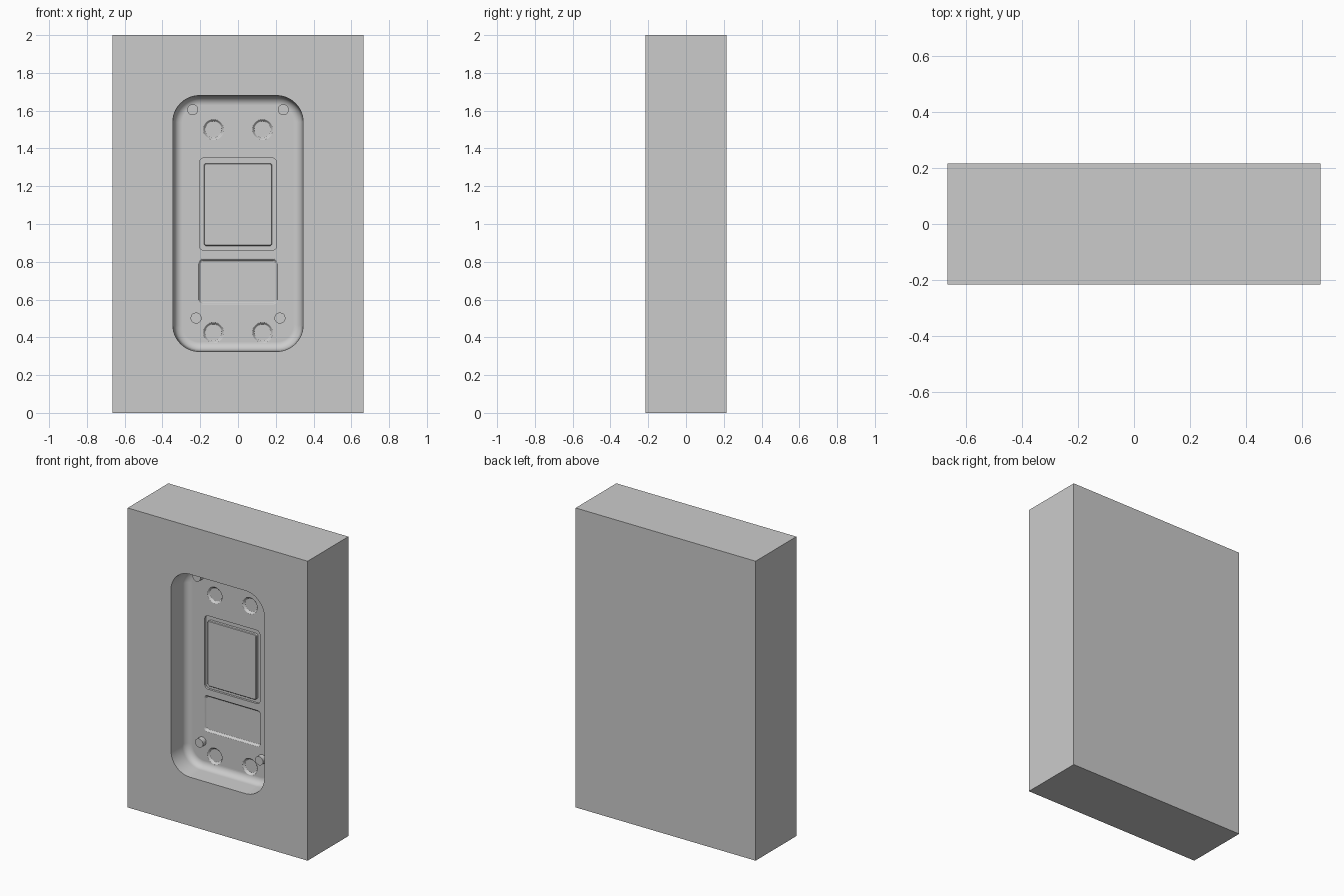
import bpy, bmesh, math

if "Cube" in bpy.data.objects:
    bpy.data.objects.remove(bpy.data.objects["Cube"])

W, D, H = 1.33, 0.43, 2.0
FRONT = -D / 2
FLOOR = FRONT + 0.155          # y of the cavity floor


def outline(cx, cz, hw, hh, r, y, n):
    """Rounded rectangle (or circle when r = hw = hh) in the xz plane."""
    pts = []
    for k, (sx, sz) in enumerate(((1, 1), (-1, 1), (-1, -1), (1, -1))):
        for i in range(n + 1):
            if r >= min(hw, hh) - 1e-6 and i == n:
                continue           # full circle: quarter arcs share end points
            a = math.pi / 2 * (k + i / n)
            pts.append((cx + sx * (hw - r) + r * math.cos(a), y,
                        cz + sz * (hh - r) + r * math.sin(a)))
    return pts


def loft(name, cx, cz, hw, hh, r, profile, n=8):
    """Solid skinned through outlines inset by profile steps (inset, y)."""
    bm = bmesh.new()
    rings = [[bm.verts.new(p) for p in
              outline(cx, cz, hw - i, hh - i, max(r - i, 0.003), y, n)]
             for i, y in profile]
    for a, b in zip(rings, rings[1:]):
        for j in range(len(a)):
            k = (j + 1) % len(a)
            bm.faces.new((a[j], a[k], b[k], b[j]))
    bm.faces.new(rings[0])
    bm.faces.new(rings[-1])
    bmesh.ops.recalc_face_normals(bm, faces=bm.faces)
    me = bpy.data.meshes.new(name)
    bm.to_mesh(me)
    bm.free()
    ob = bpy.data.objects.new(name, me)
    bpy.context.collection.objects.link(ob)
    return ob


def activate(ob):
    bpy.ops.object.select_all(action='DESELECT')
    ob.select_set(True)
    bpy.context.view_layer.objects.active = ob


def cut(target, cutter):
    m = target.modifiers.new("cut", 'BOOLEAN')
    m.operation, m.solver, m.object = 'DIFFERENCE', 'EXACT', cutter
    activate(target)
    bpy.ops.object.modifier_apply(modifier=m.name)
    bpy.data.objects.remove(cutter)


def smooth(ob):
    activate(ob)
    bpy.ops.object.shade_smooth_by_angle(angle=math.radians(30))
    m = ob.modifiers.new("normals", 'WEIGHTED_NORMAL')
    m.keep_sharp = True


def soft(width, depth, n=6):
    """Soft S-shaped step sinking into the floor."""
    return [(0, FLOOR - 0.01)] + [
        (width * i / n, FLOOR + depth * (1 - math.cos(math.pi * i / n)) / 2)
        for i in range(n + 1)]


# main block
bpy.ops.mesh.primitive_cube_add(size=1, location=(0, 0, H / 2))
block = bpy.context.object
block.name = "mould_block"
block.scale = (W, D, H)
bpy.ops.object.transform_apply(location=True, scale=True)

# main cavity: slight draft, filleted at the floor
R, draft = 0.045, 0.006
profile = [(0, FRONT - 0.05), (0, FRONT)]
profile += [(draft + R * (1 - math.cos(a)), FLOOR - R + R * math.sin(a))
            for a in (math.pi / 2 * i / 8 for i in range(9))]
cut(block, loft("cavity_cutter", 0, 1.0025, 0.345, 0.6775, 0.14, profile, 12))

# screen surround recess
groove = FLOOR + 0.014
cut(block, loft("surround_cutter", 0, 1.105, 0.204, 0.245, 0.025,
                [(0, FLOOR - 0.01), (0, groove)]))

# keypad recess
cut(block, loft("keypad_cutter", 0, 0.695, 0.21, 0.122, 0.025, soft(0.014, 0.014)))

# four round button dimples
for sx in (-1, 1):
    for z in (1.5, 0.425):
        cut(block, loft("dimple_cutter", sx * 0.13, z, 0.056, 0.056, 0.056,
                        soft(0.014, 0.014)))
smooth(block)

# raised screen pad
pad = loft("screen_pad", 0, 1.1025, 0.181, 0.2185, 0.015,
           [(0, groove + 0.02), (0, FLOOR - 0.002), (0.004, FLOOR - 0.006)])
smooth(pad)

# locating pins
for sx, side in ((-1, "left"), (1, "right")):
    for x, z, row in ((0.24, 1.605, "upper"), (0.222, 0.502, "lower")):
        pin = loft(f"{row}_{side}_pin", sx * x, z, 0.029, 0.029, 0.029,
                   [(0, FLOOR + 0.02), (0, FLOOR - 0.035)])
        smooth(pin)
